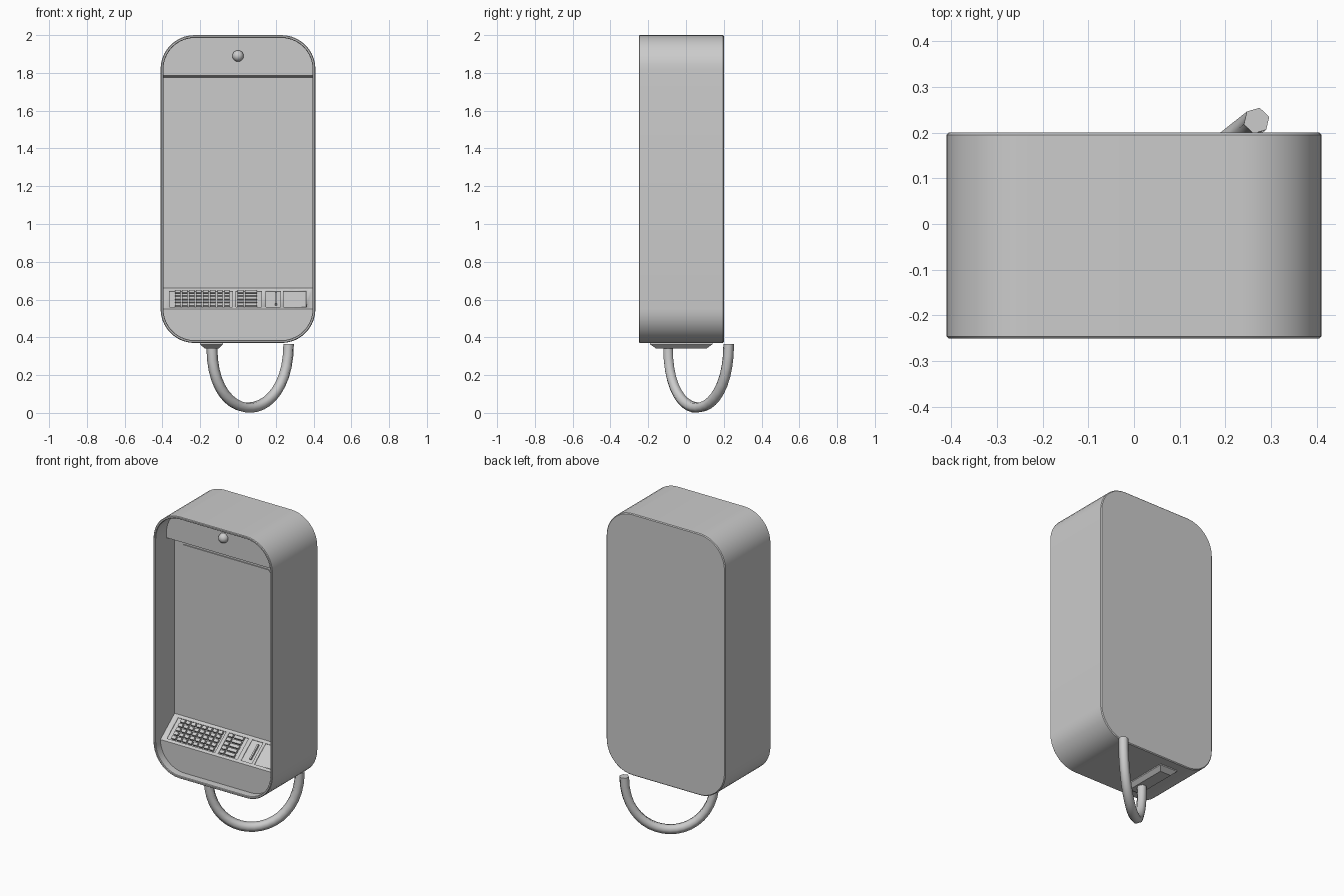
import bpy, bmesh, math
from mathutils import Vector, Matrix

if "Cube" in bpy.data.objects:
    bpy.data.objects.remove(bpy.data.objects["Cube"])

BACK, FRONT, PANEL = 0.2, -0.25, -0.06      # depth of main surfaces
XI, Z0, Z1 = 0.395, 0.385, 1.985            # inner cavity limits
R = 0.165                                   # inner corner radius


def finish(name, bm, angle=30):
    bmesh.ops.recalc_face_normals(bm, faces=bm.faces)
    me = bpy.data.meshes.new(name)
    bm.to_mesh(me)
    bm.free()
    ob = bpy.data.objects.new(name, me)
    bpy.context.collection.objects.link(ob)
    smooth(ob, angle)
    return ob


def smooth(ob, angle):
    bpy.ops.object.select_all(action='DESELECT')
    ob.select_set(True)
    bpy.context.view_layer.objects.active = ob
    bpy.ops.object.shade_smooth_by_angle(angle=math.radians(angle))


def loft(name, rings):
    """Bridge rings of 3D points and cap both ends."""
    bm = bmesh.new()
    vr = [[bm.verts.new(p) for p in ring] for ring in rings]
    n = len(vr[0])
    for a, b in zip(vr, vr[1:]):
        for i in range(n):
            j = (i + 1) % n
            bm.faces.new((a[i], a[j], b[j], b[i]))
    bm.faces.new(vr[0])
    bm.faces.new(vr[-1])
    return finish(name, bm)


def arc(cx, cz, r, start, seg=10):
    return [(cx + r * math.cos(a), cz + r * math.sin(a))
            for a in (math.radians(start + 90 * i / seg) for i in range(seg + 1))]


def rounded(y, grow):
    """Rounded rectangle ring, offset outward from the inner outline."""
    cx, lo, hi, r = XI - R, Z0 + R, Z1 - R, R + grow
    pts = arc(cx, hi, r, 0) + arc(-cx, hi, r, 90) + arc(-cx, lo, r, 180) + arc(cx, lo, r, 270)
    return [(x, y, z) for x, z in pts]


def at_y(pts, y):
    return [(x, y, z) for x, z in pts]


# Casing with open front cavity
loft("casing", [rounded(BACK, 0.010), rounded(BACK - 0.005, 0.015), rounded(FRONT + 0.004, 0.015),
                rounded(FRONT, 0.011), rounded(FRONT, 0.003), rounded(FRONT + 0.004, 0),
                rounded(PANEL, 0)])

# Top panel with slightly sloped underside
top = arc(XI - R, Z1 - R, R, 0) + arc(-XI + R, Z1 - R, R, 90)
loft("top_panel", [at_y([(-XI, 1.785), (XI, 1.785)] + top, -0.14),
                   at_y([(-XI, 1.775), (XI, 1.775)] + top, PANEL)])

# Lower panel
low = arc(-XI + R, Z0 + R, R, 180) + arc(XI - R, Z0 + R, R, 270)
loft("lower_panel", [at_y(low, -0.2), at_y(low, PANEL)])

# Screen with a clipped corner
scr = [(-0.33, 0.71), (0.33, 0.71), (0.33, 1.655), (0.255, 1.73), (-0.33, 1.73)]
loft("screen", [at_y(scr, PANEL - 0.006), at_y(scr, PANEL)])

# Camera dome
bm = bmesh.new()
bmesh.ops.create_uvsphere(bm, u_segments=16, v_segments=10, radius=0.03,
                          matrix=Matrix.Translation((0, -0.142, 1.89)))
finish("camera_dome", bm)

# Sloped console
prof = [(-0.2, 0.55), (PANEL, 0.66), (PANEL, 0.55)]
console = loft("console", [[(x, y, z) for y, z in prof] for x in (-XI, XI)])
origin = Vector((0, -0.2, 0.55))
slope = Vector((0, 0.14, 0.11))
normal = Vector((0, -0.11, 0.14)).normalized()


def slope_boxes(name, boxes):
    """Boxes on the console: x range, z range, height range off the slope."""
    bm = bmesh.new()
    for x0, x1, z0, z1, h0, h1 in boxes:
        cube = bmesh.ops.create_cube(bm, size=1)["verts"]
        for v in cube:
            x = x0 if v.co.x < 0 else x1
            z = z0 if v.co.y < 0 else z1
            h = h0 if v.co.z < 0 else h1
            v.co = origin + slope * ((z - 0.55) / 0.11) + normal * h + Vector((x, 0, 0))
    return finish(name, bm)


# Shallow trays cut into the console
cutter = slope_boxes("tray_cutter", [(x0, x1, 0.561, 0.649, -0.008, 0.03) for x0, x1 in
                                     ((-0.363, -0.03), (-0.01, 0.125), (0.148, 0.225), (0.24, 0.36))])
cutter.hide_render = True
mod = console.modifiers.new("trays", 'BOOLEAN')
mod.object = cutter
mod.solver = 'EXACT'
bpy.context.view_layer.objects.active = console
bpy.ops.object.modifier_apply(modifier=mod.name)
bpy.data.objects.remove(cutter)

# Keys: main block and side block
rows = [0.565 + 0.0172 * i for i in range(5)]
slope_boxes("main_keys", [(x, x + 0.028, z, z + 0.012, -0.009, 0.006)
                          for z in rows for x in (-0.333 + 0.0372 * c for c in range(8))])
slope_boxes("side_keys", [(x0, x1, z, z + 0.012, -0.009, 0.006)
                          for z in rows for x0, x1 in ((-0.002, 0.028), (0.036, 0.1))])

# Card reader slot
slope_boxes("card_slot", [(0.197, 0.207, 0.575, 0.637, -0.009, 0.004)])

# Tapered cable socket under the casing
loft("cable_socket", [[(x0, y0, z), (x1, y0, z), (x1, y1, z), (x0, y1, z)]
                      for x0, x1, y0, y1, z in ((-0.20, -0.08, -0.19, 0.14, 0.372),
                                                (-0.20, -0.08, -0.19, 0.14, 0.363),
                                                (-0.178, -0.102, -0.16, 0.11, 0.342))])

# Hanging cable with a six-sided section
cu = bpy.data.curves.new("cable", 'CURVE')
cu.dimensions = '3D'
cu.bevel_depth = 0.029
cu.bevel_resolution = 1
cu.use_fill_caps = True
cu.resolution_u = 20
sp = cu.splines.new('BEZIER')
sp.bezier_points.add(1)
ends = [Vector((-0.138, -0.095, 0.345)), Vector((0.268, 0.226, 0.365))]
for p, co, s in zip(sp.bezier_points, ends, (1, -1)):
    p.co = co
    p.handle_left_type = p.handle_right_type = 'FREE'
    p.handle_right = co + Vector((0, 0, -0.436 * s))
    p.handle_left = co + Vector((0, 0, 0.436 * s))
cable = bpy.data.objects.new("cable", cu)
bpy.context.collection.objects.link(cable)
bpy.ops.object.select_all(action='DESELECT')
cable.select_set(True)
bpy.context.view_layer.objects.active = cable
bpy.ops.object.convert(target='MESH')
smooth(bpy.context.view_layer.objects.active, 65)
